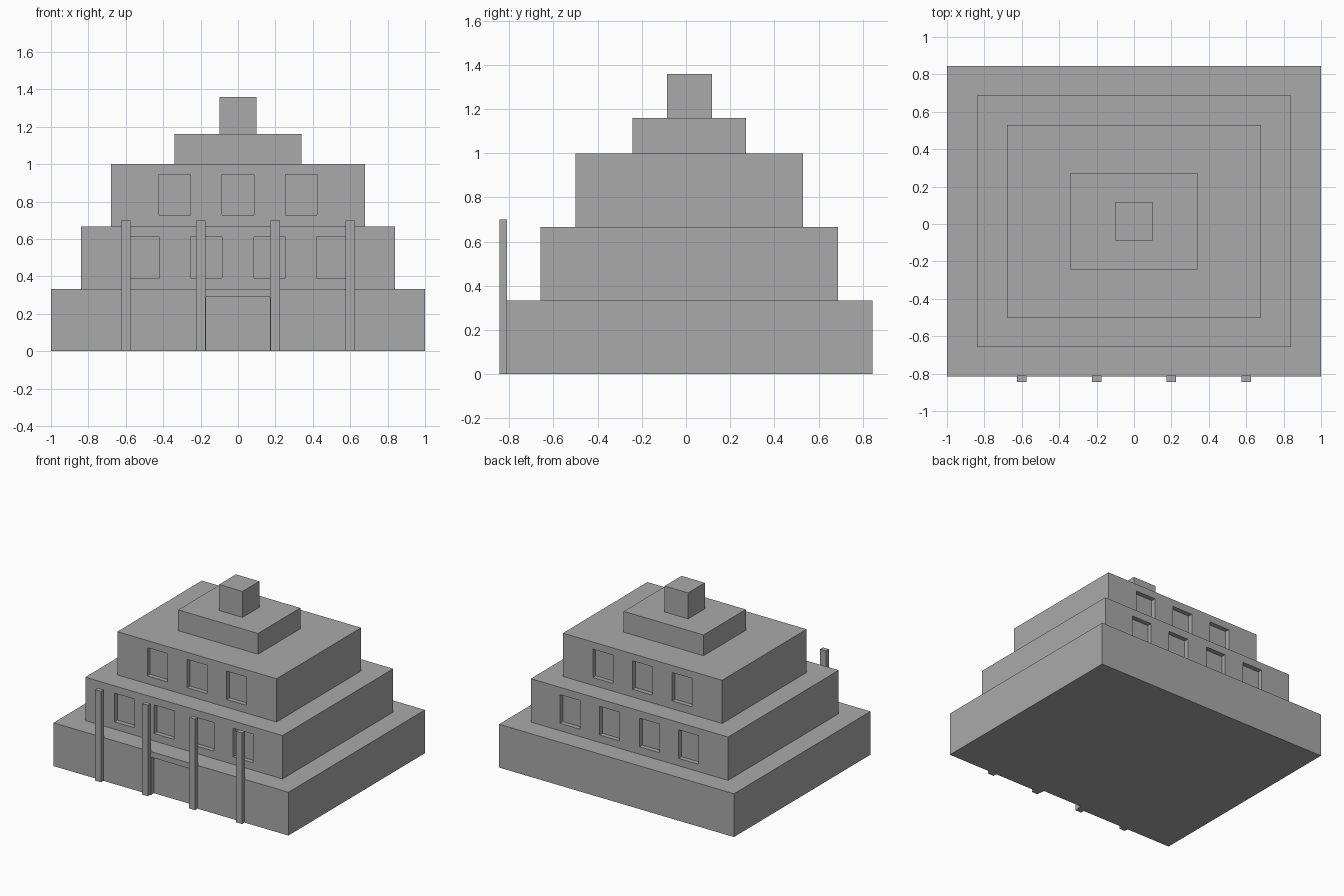
import bpy
import bmesh
from mathutils import Matrix, Vector

if "Cube" in bpy.data.objects:
    bpy.data.objects.remove(bpy.data.objects["Cube"])

CENTRE_Y = 0.015
RECESS = 0.035

stone = bpy.data.materials.new("grey_stone")
stone.use_nodes = True
grey = (0.4, 0.4, 0.4, 1)
stone.diffuse_color = grey
stone.node_tree.nodes["Principled BSDF"].inputs["Base Color"].default_value = grey


def boxes(name, parts):
    """Make one object from boxes given as (centre, size)."""
    bm = bmesh.new()
    for centre, size in parts:
        place = Matrix.Translation(centre) @ Matrix.Diagonal(Vector(size).to_4d())
        bmesh.ops.create_cube(bm, size=1, matrix=place)
    mesh = bpy.data.meshes.new(name)
    bm.to_mesh(mesh)
    bm.free()
    mesh.materials.append(stone)
    obj = bpy.data.objects.new(name, mesh)
    bpy.context.collection.objects.link(obj)
    return obj


def tier(name, half_x, half_y, bottom, top):
    return boxes(name, [((0, CENTRE_Y, (bottom + top) / 2),
                         (2 * half_x, 2 * half_y, top - bottom))])


def cut_recesses(wall, half_y, xs, width, bottom, top, sides):
    """Sink shallow rectangular openings into the front and back walls."""
    cutter = boxes(wall.name + "_cutter", [
        ((x, CENTRE_Y + side * half_y, (bottom + top) / 2),
         (width, 2 * RECESS, top - bottom))
        for side in sides for x in xs])
    cutter.hide_render = True
    mod = wall.modifiers.new("openings", "BOOLEAN")
    mod.operation = "DIFFERENCE"
    mod.solver = "EXACT"
    mod.object = cutter
    bpy.context.view_layer.objects.active = wall
    bpy.ops.object.modifier_apply(modifier=mod.name)
    bpy.data.objects.remove(cutter)


# Stepped storeys
ground = tier("ground_storey", 1.0, 0.83, 0, 0.333)
middle = tier("middle_storey", 0.84, 0.673, 0.333, 0.667)
upper = tier("upper_storey", 0.678, 0.514, 0.667, 1.0)
tier("roof_step", 0.34, 0.257, 1.0, 1.16)
tier("roof_block", 0.1, 0.102, 1.16, 1.36)

# Doorway and window recesses
cut_recesses(ground, 0.83, [0], 0.34, -0.05, 0.29, [-1])
cut_recesses(middle, 0.673, [-0.505, -0.17, 0.17, 0.505], 0.17, 0.39, 0.61, [-1, 1])
cut_recesses(upper, 0.514, [-0.338, 0, 0.338], 0.17, 0.727, 0.945, [-1, 1])

# Free-standing posts along the front
for i, x in enumerate([-0.6, -0.2, 0.2, 0.6]):
    boxes(f"front_post_{i + 1}", [((x, -0.8275, 0.35), (0.05, 0.035, 0.7))])
